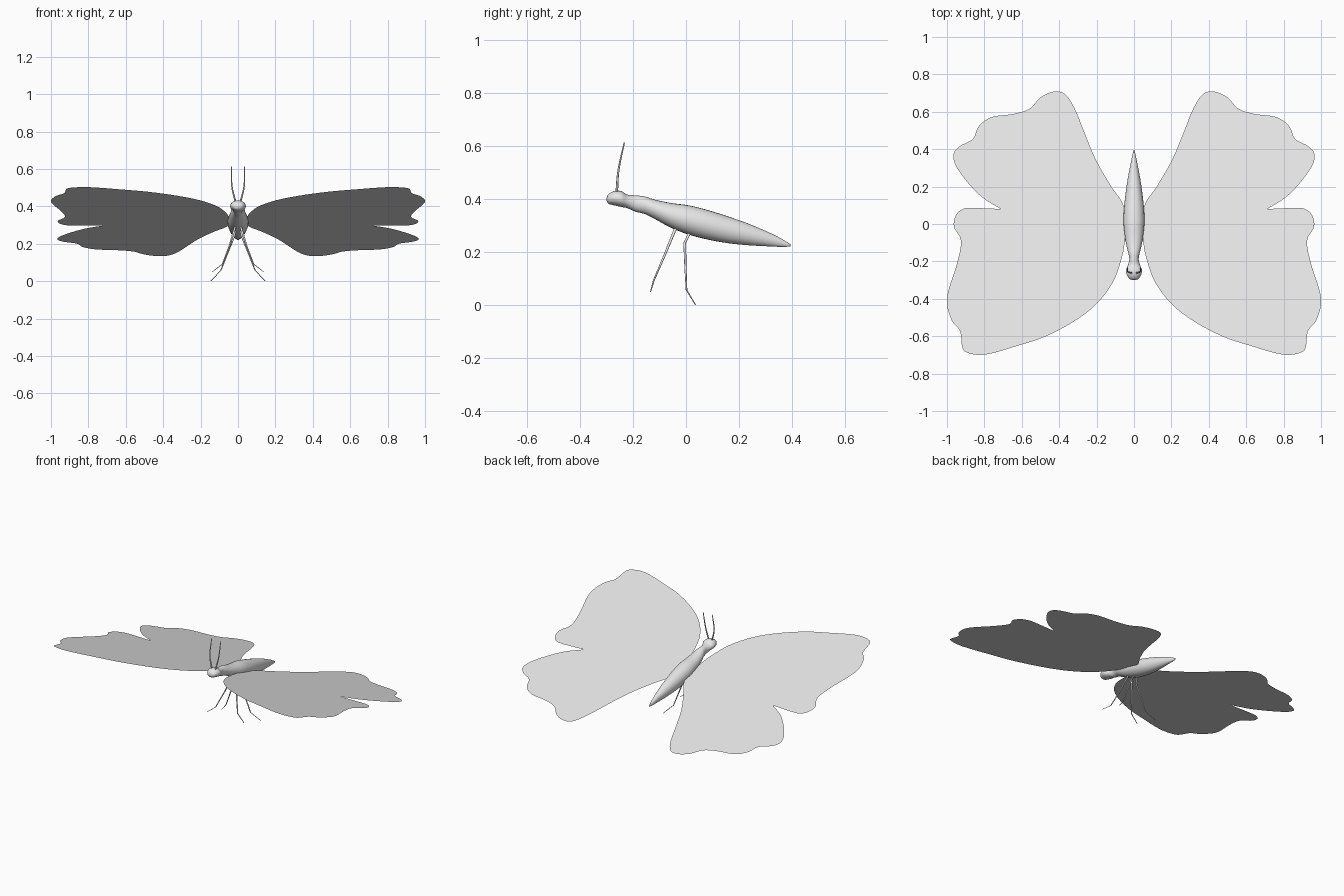
import bpy, bmesh, math
from mathutils import Vector

if "Cube" in bpy.data.objects:
    bpy.data.objects.remove(bpy.data.objects["Cube"])

grey = bpy.data.materials.new("plain grey")
grey.diffuse_color = (0.8, 0.8, 0.8, 1)
grey.use_nodes = True
grey.node_tree.nodes["Principled BSDF"].inputs["Base Color"].default_value = grey.diffuse_color


def finish(name, bm, smooth=True):
    me = bpy.data.meshes.new(name)
    bm.to_mesh(me)
    bm.free()
    me.materials.append(grey)
    ob = bpy.data.objects.new(name, me)
    bpy.context.collection.objects.link(ob)
    for p in me.polygons:
        p.use_smooth = smooth
    return ob


def spline(pts, steps):
    """Catmull-Rom curve through points of any dimension."""
    pts = [Vector(p) for p in pts]
    ext = [pts[0] * 2 - pts[1]] + pts + [pts[-1] * 2 - pts[-2]]
    out = []
    for a, b, c, d in zip(ext, ext[1:], ext[2:], ext[3:]):
        for i in range(steps):
            t = i / steps
            out.append(0.5 * (2 * b + (c - a) * t + (2 * a - 5 * b + 4 * c - d) * t * t
                              + (3 * b - a - 3 * c + d) * t ** 3))
    return out + [pts[-1]]


def loft(name, rings):
    """Skin a list of equal rings and cap both ends."""
    bm = bmesh.new()
    vs = [[bm.verts.new(p) for p in r] for r in rings]
    n = len(vs[0])
    for a, b in zip(vs, vs[1:]):
        for i in range(n):
            bm.faces.new((a[i], a[(i + 1) % n], b[(i + 1) % n], b[i]))
    bm.faces.new(vs[0][::-1])
    bm.faces.new(vs[-1])
    bmesh.ops.recalc_face_normals(bm, faces=bm.faces)
    return finish(name, bm)


def tube(name, path, r0, r1, sides=8):
    """Tapered limb; its rings lie level, as every limb runs mostly upright."""
    rings = []
    for i, p in enumerate(path):
        r = r0 + (r1 - r0) * i / (len(path) - 1)
        rings.append([(p[0] + r * math.cos(k * math.tau / sides),
                       p[1] + r * math.sin(k * math.tau / sides), p[2]) for k in range(sides)])
    loft(name, rings)


# Body with head: y, top z, bottom z, half width
body = [(-0.300, .405, .395, .006), (-0.292, .420, .382, .026), (-0.269, .431, .376, .039),
        (-0.243, .430, .370, .042), (-0.222, .417, .366, .033), (-0.190, .414, .352, .025),
        (-0.156, .410, .344, .030), (-0.118, .398, .325, .040), (-0.055, .385, .291, .050),
        (0.013, .376, .265, .056), (0.088, .357, .246, .053), (0.163, .333, .233, .045),
        (0.239, .306, .2255, .034), (0.314, .274, .2215, .020), (0.363, .249, .2195, .010),
        (0.395, .229, .221, .002)]
rings = []
for y, top, bot, w in spline(body, 3):
    rings.append([(w * math.cos(k * math.tau / 24), y,
                   (top + bot) / 2 + (top - bot) / 2 * math.sin(k * math.tau / 24)) for k in range(24)])
loft("body", rings)

# Wing outline in plan: front lobe up to the sharp notch, then rear lobe
front_lobe = [(.042, 0), (.048, -.08), (.064, -.176), (.112, -.31), (.203, -.43), (.326, -.524),
              (.48, -.604), (.62, -.65), (.755, -.69), (.834, -.70), (.90, -.684), (.92, -.652),
              (.93, -.572), (.973, -.519), (1.0, -.43), (.99, -.348), (.947, -.214), (.925, -.09),
              (.963, -.016), (.952, .048), (.914, .08), (.866, .086), (.711, .08)]
rear_lobe = [(.711, .08), (.807, .139), (.888, .22), (.952, .31), (.965, .374), (.93, .417),
             (.861, .455), (.829, .524), (.76, .572), (.647, .588), (.56, .615), (.503, .674),
             (.433, .707), (.369, .695), (.316, .615), (.262, .481), (.203, .342), (.123, .203),
             (.059, .107), (.042, 0)]
outline = spline(front_lobe, 4)[:-1] + spline(rear_lobe, 4)[:-1]

for side, label in ((1, "right"), (-1, "left")):
    # Flat wing on a plane tilted down towards the tail
    bm = bmesh.new()
    loop = [bm.verts.new((side * x, y, 0.32 - 0.262 * y)) for x, y in outline]
    face = bm.faces.new(loop[::side])
    face.normal_update()
    if face.normal.z < 0:
        face.normal_flip()
    bmesh.ops.triangulate(bm, faces=[face])
    finish(label + "_wing", bm, False)

    # Legs: hip, knee, foot
    tube(label + "_front_leg", [(side * .012, -.035, .30), (side * .045, -.08, .19),
                                (side * .083, -.122, .092), (side * .138, -.134, .05)], .006, .002)
    tube(label + "_rear_leg", [(side * .012, .018, .28), (side * .022, -.005, .235),
                               (side * .06, -.002, .14), (side * .092, .002, .057),
                               (side * .147, .036, .0)], .006, .002)
    # Antenna
    tube(label + "_antenna", spline([(side * .012, -.262, .42), (side * .033, -.255, .51),
                                     (side * .034, -.233, .614)], 4), .005, .0025)
